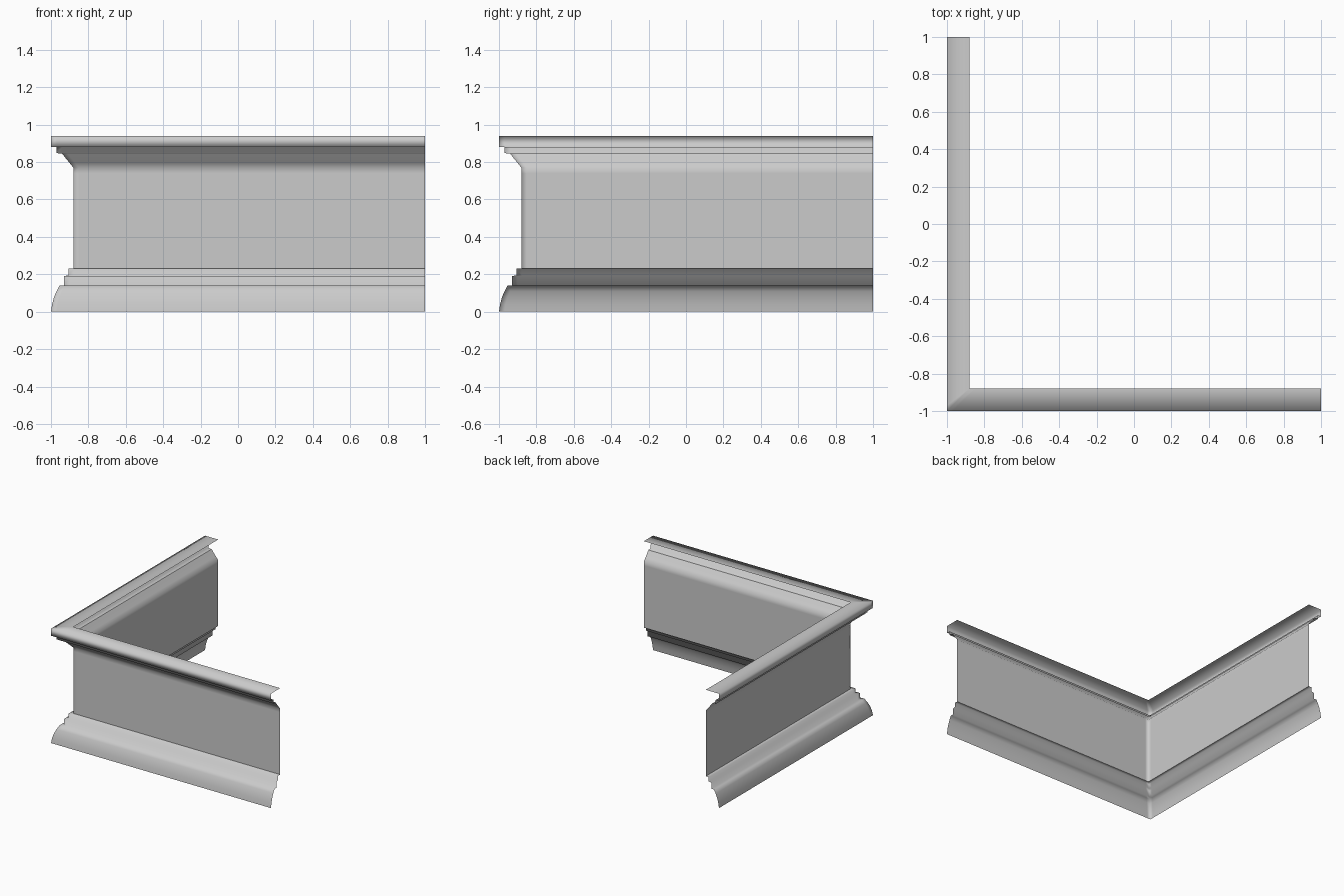
import bpy, bmesh

cube = bpy.data.objects.get("Cube")
if cube:
    bpy.data.objects.remove(cube, do_unlink=True)

# Plain stone colour
stone = bpy.data.materials.new("light_grey")
stone.use_nodes = True
colour = (0.6, 0.6, 0.6, 1)
stone.diffuse_color = colour
stone.node_tree.nodes["Principled BSDF"].inputs["Base Color"].default_value = colour

SUPPORT = 0.03  # distance of the loops that tighten the corner shading


def stations(d):
    """Plan points of the mitred L path, set inwards by d."""
    c = d - 1
    return [(c, 1), (c, c + SUPPORT), (c, c), (c + SUPPORT, c), (1, c)]


def sweep(name, profile):
    """Sweep an open (inset, height) profile along the L path."""
    bm = bmesh.new()
    rows = [[bm.verts.new((x, y, z)) for x, y in stations(d)] for d, z in profile]
    for low, high in zip(rows, rows[1:]):
        for i in range(len(low) - 1):
            bm.faces.new((low[i], low[i + 1], high[i + 1], high[i])).smooth = True
    # Mouldings keep crisp long edges; the mitre and curves stay smooth
    for row in rows:
        for a, b in zip(row, row[1:]):
            edge = bm.edges.get((a, b))
            if len(edge.link_faces) == 2 and edge.calc_face_angle() > 0.75:
                edge.smooth = False
    mesh = bpy.data.meshes.new(name)
    bm.to_mesh(mesh)
    bm.free()
    mesh.materials.append(stone)
    obj = bpy.data.objects.new(name, mesh)
    bpy.context.collection.objects.link(obj)


# Flared foot and two stepped bands
sweep("base_moulding", [(0, 0), (0.006, 0.04), (0.017, 0.08), (0.03, 0.11), (0.046, 0.14),
                        (0.07, 0.14), (0.07, 0.19), (0.093, 0.195), (0.093, 0.23),
                        (0.12, 0.23)])

# Plain wall running up into the cove
sweep("wall_panel", [(0.12, 0.23), (0.12, 0.26), (0.12, 0.74), (0.12, 0.77), (0.098, 0.797),
                     (0.077, 0.823), (0.06, 0.845)])

# Fillet and flat overhanging cap
sweep("top_cap", [(0.06, 0.845), (0.03, 0.848), (0.03, 0.88), (0, 0.882), (0, 0.94),
                  (0.12, 0.94)])
